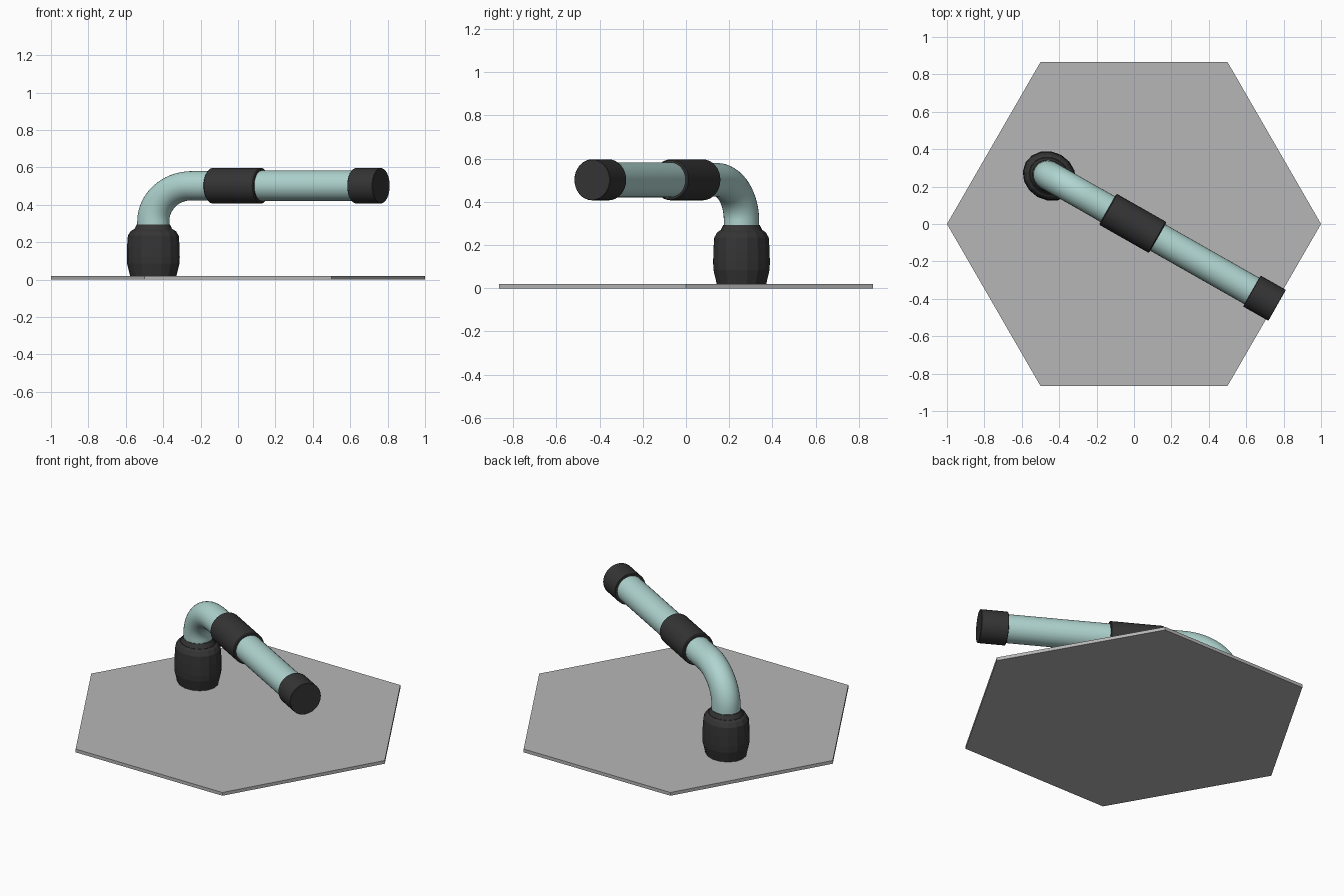
import bpy, bmesh, math
from mathutils import Matrix, Vector

if "Cube" in bpy.data.objects:
    bpy.data.objects.remove(bpy.data.objects["Cube"])

def material(name, rgb):
    m = bpy.data.materials.new(name)
    m.diffuse_color = (*rgb, 1)
    m.use_nodes = True
    m.node_tree.nodes["Principled BSDF"].inputs["Base Color"].default_value = m.diffuse_color
    return m

GREY = material("plate grey", (0.47, 0.47, 0.47))
DARK = material("dark rubber", (0.035, 0.035, 0.035))
MINT = material("pale mint", (0.43, 0.66, 0.63))

# The arm is built along local x, then turned and placed on the plate
ARM = Matrix.Translation((-0.453, 0.257, 0)) @ Matrix.Rotation(math.radians(-29.6), 4, 'Z')
AXIS_Z = 0.502

def loft(name, rings, mat, matrix=Matrix(), smooth=True):
    """Skin a list of rings (equal point counts) and cap both ends."""
    bm = bmesh.new()
    loops = [[bm.verts.new(matrix @ Vector(p)) for p in r] for r in rings]
    n = len(loops[0])
    for a, b in zip(loops, loops[1:]):
        for i in range(n):
            j = (i + 1) % n
            bm.faces.new((a[i], a[j], b[j], b[i]))
    bm.faces.new(loops[0])
    bm.faces.new(loops[-1])
    bmesh.ops.recalc_face_normals(bm, faces=bm.faces)
    me = bpy.data.meshes.new(name)
    bm.to_mesh(me)
    bm.free()
    me.materials.append(mat)
    ob = bpy.data.objects.new(name, me)
    bpy.context.collection.objects.link(ob)
    if smooth:
        bpy.ops.object.select_all(action='DESELECT')
        ob.select_set(True)
        bpy.context.view_layer.objects.active = ob
        bpy.ops.object.shade_smooth_by_angle(angle=math.radians(35))
    return ob

def angles(n, start=0):
    return [start + 2 * math.pi * i / n for i in range(n)]

def flat_ring(z, rx, ry, n):
    return [(rx * math.cos(a), ry * math.sin(a), z) for a in angles(n)]

def along_ring(x, r, n=32):
    return [(x, r * math.cos(a), AXIS_Z + r * math.sin(a)) for a in angles(n)]

# Hexagonal ground plate
loft("hex_plate", [flat_ring(z, 1, 1, 6) for z in (0, 0.02)], GREY, smooth=False)

# Rounded base socket, slightly oval along the arm, faceted
profile = [(0.018, 0.87), (0.085, 0.99), (0.12, 1.0), (0.18, 0.99),
           (0.235, 0.96), (0.258, 0.86), (0.268, 0.76)]
loft("base_socket", [flat_ring(z, 0.146 * k, 0.129 * k, 16) for z, k in profile],
     DARK, ARM, smooth=False)

# Collar between socket and pipe
loft("base_collar", [flat_ring(z, 0.146 * k, 0.129 * k, 32) for z, k in
     ((0.262, 0.76), (0.274, 0.70), (0.294, 0.63))], DARK, ARM)

# Bent pipe: riser, elbow and straight run in one sweep
BEND_X, BEND_Z, START_Z = 0.235, 0.19, 0.312
def pipe_ring(cx, cz, t, r=0.08):
    c, s = math.cos(t), math.sin(t)
    return [(cx - 1.1 * r * c * math.cos(a), r * math.sin(a), cz + r * s * math.cos(a))
            for a in angles(32)]
rings = [pipe_ring(0, 0.27, 0)]
for i in range(17):
    t = math.pi / 2 * i / 16
    rings.append(pipe_ring(BEND_X * (1 - math.cos(t)), START_Z + BEND_Z * math.sin(t), t,
                           0.08 - 0.002 * math.sin(t)))
rings += [pipe_ring(x, AXIS_Z, math.pi / 2, r) for x, r in ((0.40, 0.079), (0.5, 0.081), (1.3, 0.081))]
loft("bent_pipe", rings, MINT, ARM)

# Middle sleeve and end cap with small chamfers
def cuff(name, x0, x1, r, ch):
    loft(name, [along_ring(x0, r - ch), along_ring(x0 + ch, r),
                along_ring(x1 - ch, r), along_ring(x1, r - ch)], DARK, ARM)

cuff("middle_sleeve", 0.36, 0.667, 0.095, 0.005)
cuff("end_cap", 1.246, 1.401, 0.095, 0.002)
